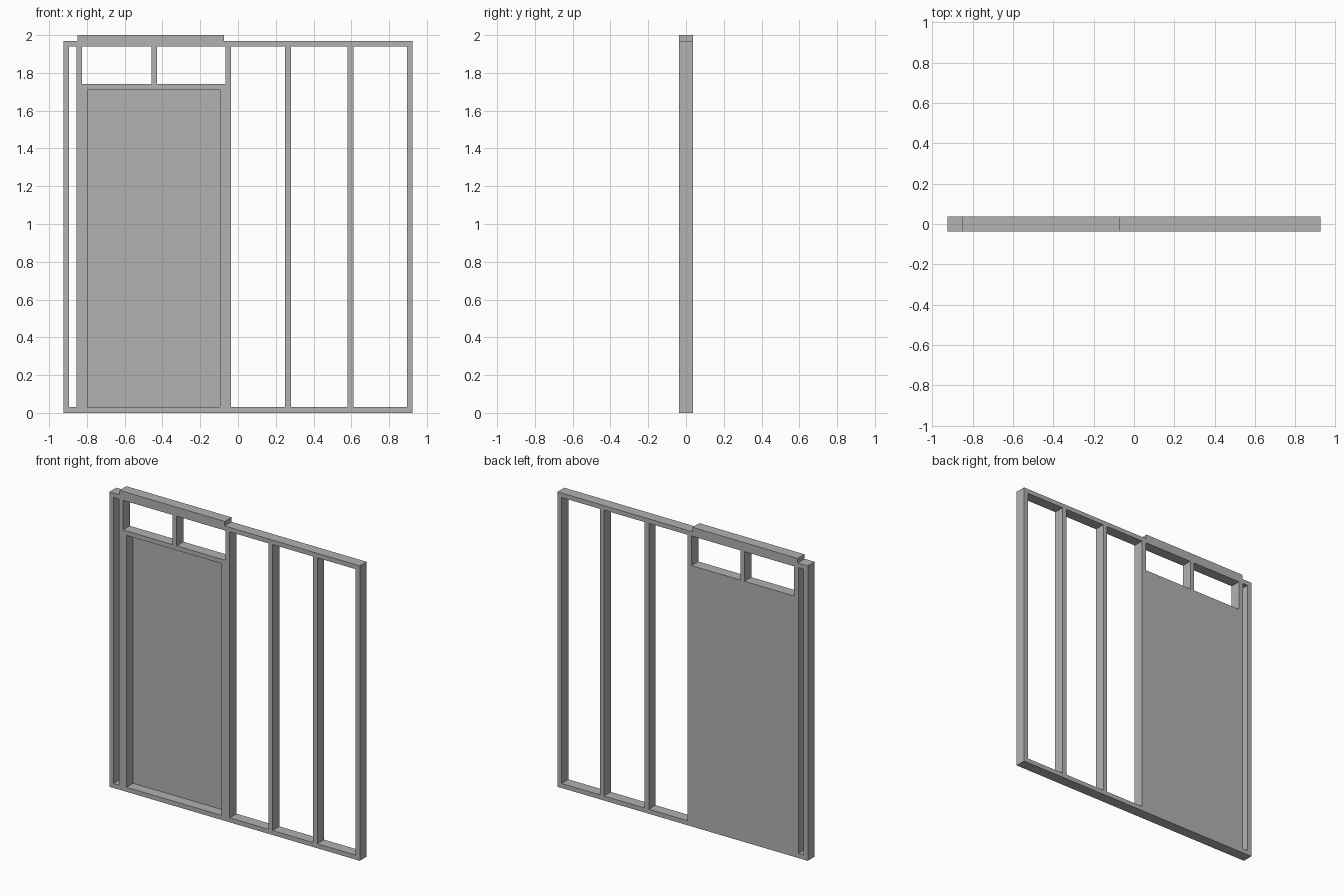
import bpy
import bmesh

cube = bpy.data.objects.get("Cube")
if cube:
    bpy.data.objects.remove(cube, do_unlink=True)

# One flat grey for the whole wall
grey = bpy.data.materials.new("plain grey")
grey.use_nodes = True
colour = (0.447, 0.447, 0.447, 1)
grey.diffuse_color = colour
grey.node_tree.nodes["Principled BSDF"].inputs["Base Color"].default_value = colour

HALF = 0.036      # half of the wall depth
WIDE = 0.925      # half of the wall width
T = 0.03          # timber thickness
TOP = 1.94        # underside of the top plate
SILL = 1.742      # top of the panel rail


def timber(name, x0, x1, z0, z1, y0=-HALF, y1=HALF):
    """Box between two corners."""
    bm = bmesh.new()
    bmesh.ops.create_cube(bm, size=1)
    for v in bm.verts:
        v.co.x = x1 if v.co.x > 0 else x0
        v.co.y = y1 if v.co.y > 0 else y0
        v.co.z = z1 if v.co.z > 0 else z0
    mesh = bpy.data.meshes.new(name)
    bm.to_mesh(mesh)
    bm.free()
    mesh.materials.append(grey)
    obj = bpy.data.objects.new(name, mesh)
    bpy.context.collection.objects.link(obj)
    return obj


# Horizontal plates and the raised header
timber("bottom_plate", -WIDE, WIDE, 0, T)
timber("top_plate", -WIDE, WIDE, TOP, TOP + T)
timber("header", -0.851, -0.073, TOP + T, 2)

# Full-height studs
studs = {
    "right_end_stud": -WIDE,
    "right_king_stud": -0.855,
    "left_king_stud": -0.066,
    "inner_stud": 0.25,
    "outer_stud": 0.581,
    "left_end_stud": WIDE - T,
}
for name, x in studs.items():
    timber(name, x, x + T, T, TOP)

# Panel bay: jack studs, rail and short stud above
left, right = -0.066, -0.855 + T
timber("right_jack_stud", right, -0.798, T, SILL - T)
timber("left_jack_stud", -0.095, left, T, SILL - T)
timber("panel_rail", right, left, SILL - T, SILL)
timber("short_stud", -0.458, -0.428, SILL, TOP)

# Thin sheet closing the back of the bay
timber("back_panel", -0.798, -0.095, T, SILL - T, HALF - 0.002, HALF)
